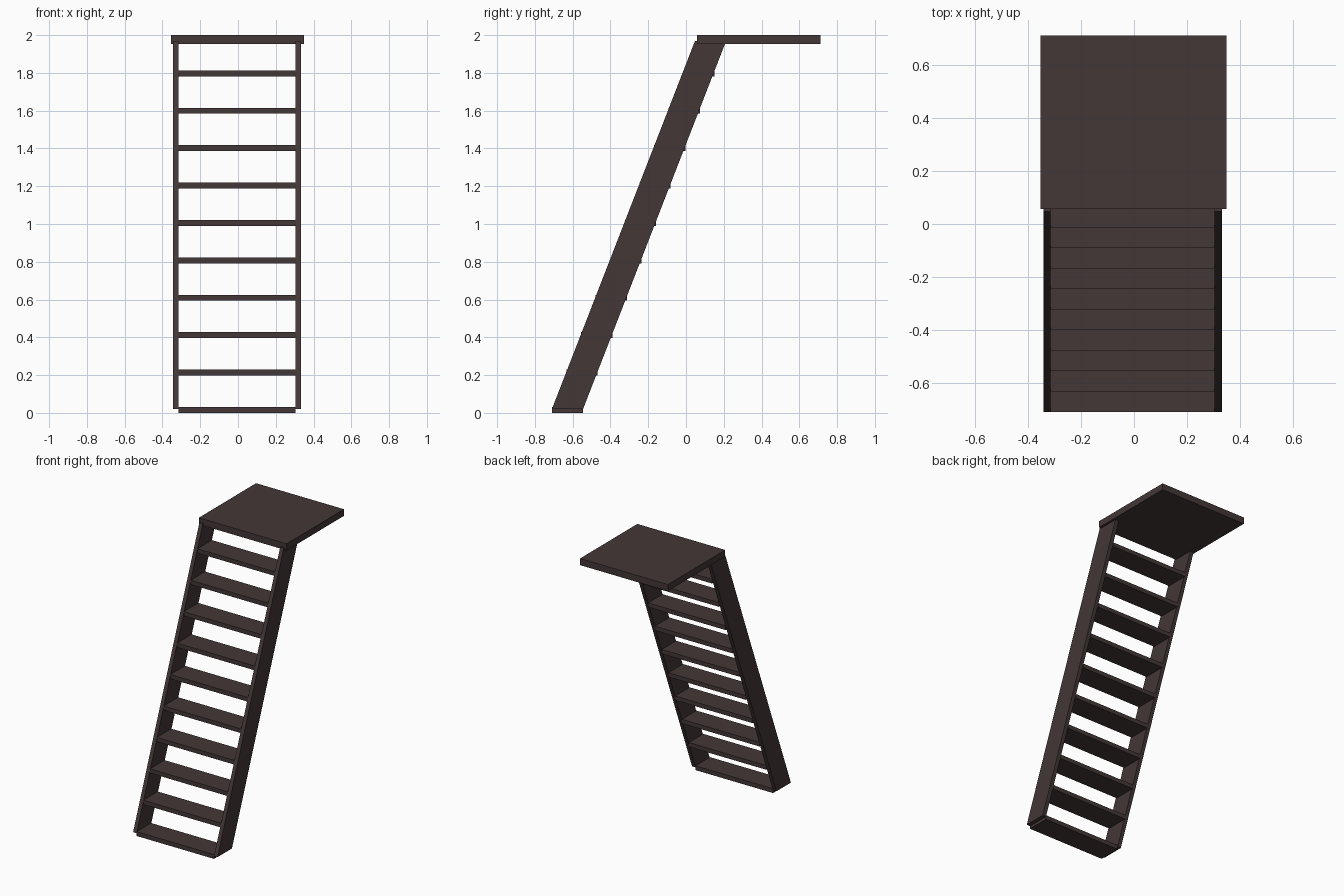
import bpy
import bmesh

cube = bpy.data.objects.get("Cube")
if cube:
    bpy.data.objects.remove(cube, do_unlink=True)

# Single dark brown wood
wood = bpy.data.materials.new("dark_brown_wood")
wood.use_nodes = True
colour = (0.056, 0.038, 0.037, 1)
wood.diffuse_color = colour
wood.node_tree.nodes["Principled BSDF"].inputs["Base Color"].default_value = colour


def beam(name, x, y, z, lean=0.0):
    """Box between (min, max) ranges; its top is shifted along y by lean."""
    bm = bmesh.new()
    bmesh.ops.create_cube(bm, size=1)
    for v in bm.verts:
        top = v.co.z > 0
        v.co.x = x[v.co.x > 0]
        v.co.y = y[v.co.y > 0] + lean * top
        v.co.z = z[top]
    mesh = bpy.data.meshes.new(name)
    bm.to_mesh(mesh)
    bm.free()
    mesh.materials.append(wood)
    obj = bpy.data.objects.new(name, mesh)
    bpy.context.collection.objects.link(obj)
    return obj


FRONT, DEPTH = -0.71, 0.165
LEFT, RIGHT = 0.305, -0.315
THICK = 0.028

# Leaning side rails
rail_y = (FRONT, FRONT + DEPTH)
rail_z = (0.02, 1.968)
beam("left_rail", (LEFT, LEFT + THICK), rail_y, rail_z, lean=0.757)
beam("right_rail", (RIGHT - THICK, RIGHT), rail_y, rail_z, lean=0.757)

# Evenly spaced treads between the rails
for i in range(10):
    y = FRONT + 0.0773 * i
    z = 0.198 * i
    beam(f"tread_{i + 1}", (RIGHT, LEFT), (y, y + DEPTH), (z, z + 0.031))

# Landing platform at the top
beam("platform", (-0.354, 0.35), (0.057, 0.712), (1.952, 2.0))
